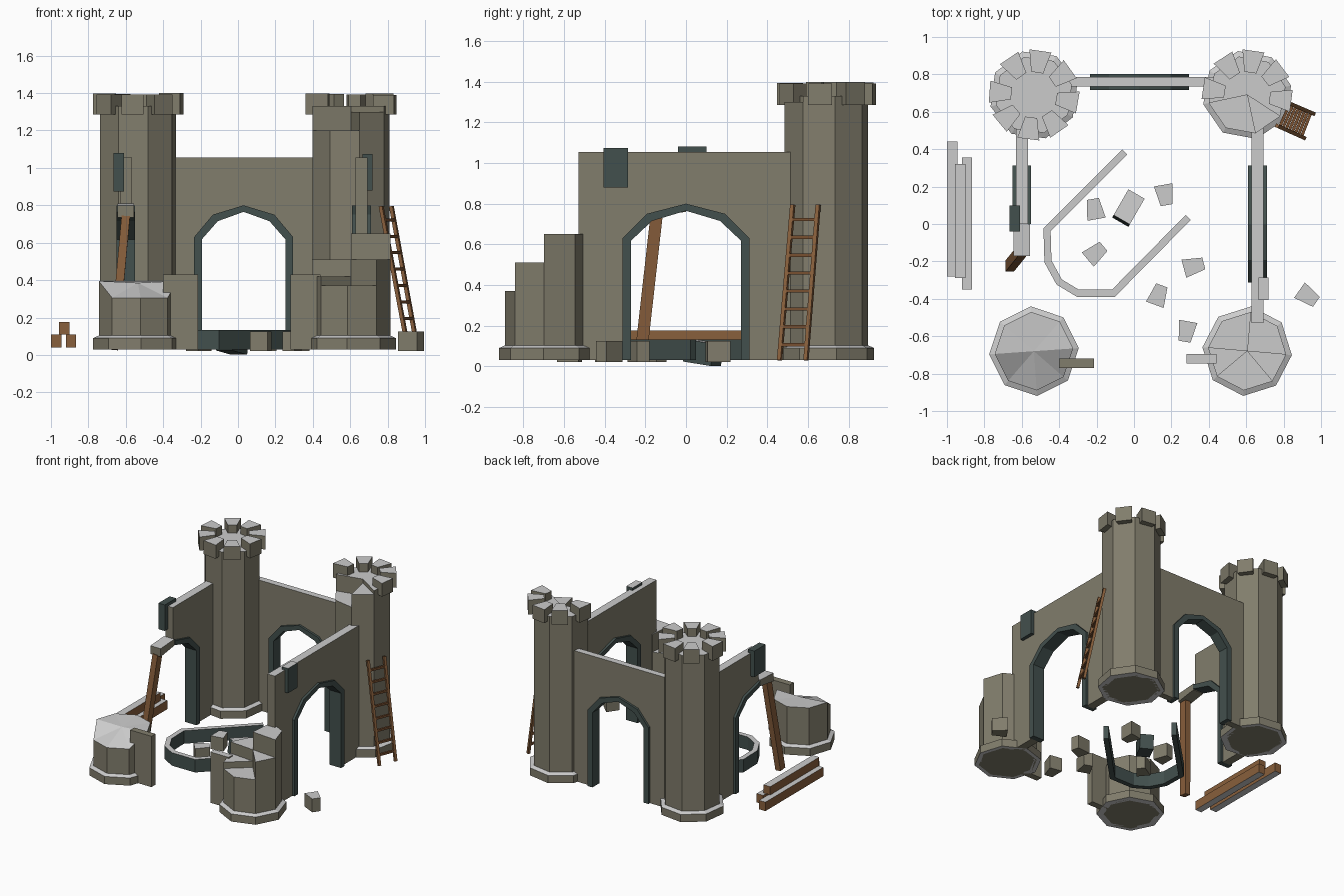
import bpy, bmesh, math, random
from mathutils import Vector, Matrix

random.seed(4)
if "Cube" in bpy.data.objects:
    bpy.data.objects.remove(bpy.data.objects["Cube"])


def material(name, rgb):
    m = bpy.data.materials.new(name)
    m.use_nodes = True
    m.diffuse_color = (*rgb, 1)
    m.node_tree.nodes["Principled BSDF"].inputs["Base Color"].default_value = (*rgb, 1)
    return m


STONE = material("olive stone", (0.22, 0.205, 0.15))
PALE = material("pale stone top", (0.6, 0.6, 0.6))
SLATE = material("dark slate", (0.055, 0.08, 0.075))
WOOD = material("brown wood", (0.25, 0.115, 0.045))
DARK_WOOD = material("dark wood", (0.19, 0.08, 0.03))


def finish(name, bm, side, top, under=None, matrix=None):
    """Colour faces by direction and make the object."""
    bmesh.ops.recalc_face_normals(bm, faces=bm.faces[:])
    mats = [side, top, under or side]
    for f in bm.faces:
        f.normal_update()
        f.material_index = 1 if f.normal.z > 0.7 else 2 if f.normal.z < -0.7 else 0
    me = bpy.data.meshes.new(name)
    bm.to_mesh(me)
    bm.free()
    for m in mats:
        me.materials.append(m)
    ob = bpy.data.objects.new(name, me)
    bpy.context.collection.objects.link(ob)
    if matrix:
        ob.matrix_world = matrix
    return ob


def extrude(name, pts, lo, hi, axis, side, top, under=None, matrix=None):
    """Prism of a 2D outline along x, y or z."""
    place = {"x": lambda a, b, c: (c, a, b),
             "y": lambda a, b, c: (a, c, b),
             "z": lambda a, b, c: (a, b, c)}[axis]
    bm = bmesh.new()
    face = bm.faces.new([bm.verts.new(place(a, b, lo)) for a, b in pts])
    new = bmesh.ops.extrude_face_region(bm, geom=[face])["geom"]
    shift = Vector(place(0, 0, hi - lo))
    bmesh.ops.translate(bm, vec=shift, verts=[v for v in new if isinstance(v, bmesh.types.BMVert)])
    return finish(name, bm, side, top, under, matrix)


def box(name, x0, x1, y0, y1, z0, z1, side, top, under=None):
    return extrude(name, [(x0, y0), (x1, y0), (x1, y1), (x0, y1)], z0, z1, "z", side, top, under)


def bar(name, a, b, w, d, mat, across=(0, 0, 1)):
    """Square bar between two points."""
    a, b = Vector(a), Vector(b)
    z = (b - a).normalized()
    x = Vector(across).cross(z).normalized()
    rot = Matrix((x, z.cross(x), z)).transposed().to_4x4()
    bm = bmesh.new()
    bmesh.ops.create_cube(bm, size=1)
    bmesh.ops.scale(bm, vec=(w, d, (b - a).length), verts=bm.verts)
    bmesh.ops.transform(bm, matrix=Matrix.Translation((a + b) / 2) @ rot, verts=bm.verts)
    return finish(name, bm, mat, mat)


def polar(c, r, deg):
    t = math.radians(deg)
    return c[0] + r * math.cos(t), c[1] + r * math.sin(t)


# Towers: octagon bodies cut into sectors, so that ruins can step down
GROUND, R = 0.03, 0.21


def tower_base(name, c, rot):
    bm = bmesh.new()
    rings = [[bm.verts.new((*polar(c, r, rot + 45 * k), z)) for k in range(8)]
             for r, z in ((R - 0.02, GROUND), (0.24, GROUND), (0.24, 0.09), (R - 0.01, 0.108))]
    for lower, upper in zip(rings, rings[1:] + rings[:1]):
        for k in range(8):
            j = (k + 1) % 8
            bm.faces.new((lower[k], lower[j], upper[j], upper[k]))
    finish(name, bm, STONE, PALE, PALE)


def tower(name, c, rot, heights, teeth=()):
    tower_base(name + "_base", c, rot)
    if len(set(heights)) == 1:
        extrude(name + "_body", [polar(c, R, rot + 45 * k) for k in range(8)],
                GROUND, heights[0], "z", STONE, PALE)
    else:
        for k, h in enumerate(heights):
            extrude(f"{name}_sector_{k}", [c, polar(c, R, rot + 45 * k), polar(c, R, rot + 45 * k + 45)],
                    GROUND, h, "z", STONE, PALE)
    for k in teeth:
        a = rot + 22.5 + 45 * k + random.uniform(-4, 4)
        outline = [polar(c, 0.125, a - 15), polar(c, 0.245, a - 14),
                   polar(c, 0.245, a + 14), polar(c, 0.125, a + 15)]
        extrude(f"{name}_battlement_{k}", outline, 1.285, 1.39 + random.uniform(0, 0.01),
                "z", STONE, PALE)


BL, BR, FL, FR = (-0.535, 0.69), (0.605, 0.69), (-0.535, -0.68), (0.605, -0.68)
tower("back_left_tower", BL, 15, [1.33] * 8, range(8))
tower("back_right_tower", BR, 12, [1.33] * 4 + [1.2, 1.2, 1.3, 1.33], (0, 1, 2, 3, 7))
tower("front_right_tower", FR, -5, [0.65, 0.65, 0.51, 0.51, 0.42, 0.37, 0.37, 0.51])

# Front left tower stub with a slanted, broken top
tower_base("front_left_tower_base", FL, 4)
bm = bmesh.new()
low = [bm.verts.new((*polar(FL, R, 4 + 45 * k), GROUND)) for k in range(8)]
high = []
for v in low:
    front = v.co.y < FL[1] - 0.1
    high.append(bm.verts.new((v.co.x, v.co.y, 0.305 if front else 0.395)))
tip = bm.verts.new((*FL, 0.385))
bm.faces.new(low)
for k in range(8):
    j = (k + 1) % 8
    bm.faces.new((low[k], low[j], high[j], high[k]))
    bm.faces.new((high[k], high[j], tip))
finish("front_left_tower_body", bm, STONE, PALE, STONE)


# Walls with pointed arches
def arch(h, drop=0.0):
    """Arch outline from left foot to right foot."""
    half = [(-h, GROUND), (-h, 0.63 - drop / 3), (-0.62 * h, 0.75 - drop), (0, 0.8 - drop)]
    return half + [(-a, b) for a, b in half[-2::-1]]


def arched_wall(name, u0, u1, mid, half, lo, hi, axis):
    shift = lambda pts: [(a + mid, b) for a, b in pts]
    outer, inner = shift(arch(half)), shift(arch(half - 0.042, 0.035))
    opening = shift(arch(half - 0.01, 0.01))
    extrude(name, [(u0, GROUND)] + opening + [(u1, GROUND), (u1, 1.055), (u0, 1.055)],
            lo, hi, axis, STONE, PALE)
    extrude(name + "_arch", outer + inner[::-1], lo - 0.018, hi + 0.018, axis, SLATE, SLATE)


arched_wall("back_wall", -0.4, 0.46, 0.03, 0.265, 0.735, 0.785, "y")
arched_wall("right_wall", -0.53, 0.53, 0, 0.312, 0.628, 0.692, "x")

# Left wall is a half arch, broken past its apex
right_half = arch(0.302, 0.01)[3:]
extrude("left_wall", right_half + [(0.53, GROUND), (0.53, 1.055), (0.0, 1.055)],
        -0.632, -0.568, "x", STONE, PALE)
extrude("left_wall_arch", arch(0.312)[3:] + arch(0.27, 0.035)[3:][::-1],
        -0.65, -0.55, "x", SLATE, SLATE)
extrude("left_wall_broken_arch", [(0.0, 0.76), (0.0, 0.81), (-0.17, 0.8), (-0.17, 0.735)],
        -0.645, -0.555, "x", STONE, PALE)
box("left_front_wall_stub", -0.4, -0.215, -0.77, -0.72, GROUND, 0.43, STONE, STONE)
box("right_front_wall_stub", 0.28, 0.44, -0.745, -0.695, GROUND, 0.43, STONE, PALE)

# Slate blocks set on the walls
box("left_wall_block", -0.665, -0.61, -0.04, 0.1, 0.875, 1.08, SLATE, SLATE)
box("right_wall_block", 0.665, 0.72, -0.405, -0.285, 0.88, 1.075, SLATE, PALE)

# Fallen arch lying on the ground
path = [Vector(p) for p in ((-0.05, 0.385), (-0.465, -0.03), (-0.46, -0.2), (-0.4, -0.31),
                            (-0.3, -0.37), (-0.11, -0.37), (0.29, 0.035))]


def offset(pts, d):
    out = []
    for i, p in enumerate(pts):
        dirs = [(b - a).normalized() for a, b in zip(pts[max(i - 1, 0):], pts[max(i - 1, 0) + 1:i + 2])]
        t = sum(dirs, Vector((0, 0))).normalized()
        out.append(p + Vector((-t.y, t.x)) * d / max(t.dot(dirs[0]), 0.5))
    return out


ring = offset(path, 0.019) + offset(path, -0.019)[::-1]
extrude("fallen_arch", [tuple(p) for p in ring], GROUND, 0.132, "z", SLATE, PALE, SLATE)

# Scattered stones and a tilted slate block
spots = [(-0.21, 0.08, 100), (0.165, 0.155, -80), (-0.205, -0.155, 40), (0.32, -0.225, 15),
         (0.13, -0.38, 70), (0.28, -0.575, -100), (0.93, -0.385, -35)]
wedge = [(-0.055, -0.05), (0.055, -0.032), (0.055, 0.032), (-0.055, 0.05)]
for i, (x, y, a) in enumerate(spots):
    extrude(f"fallen_stone_{i}", wedge, 0.02, 0.125, "z", STONE, PALE, STONE,
            Matrix.Translation((x, y, 0)) @ Matrix.Rotation(math.radians(a), 4, "Z"))
tilt = Matrix.Translation((-0.03, 0.085, 0.067)) @ Matrix.Rotation(math.radians(60), 4, "Z") \
    @ Matrix.Rotation(math.radians(8), 4, "Y")
extrude("fallen_slate_block", [(-0.08, -0.05), (0.08, -0.05), (0.08, 0.05), (-0.08, 0.05)],
        -0.055, 0.055, "z", SLATE, PALE, SLATE, tilt)

# Stacked timber
box("timber_outer", -1.0, -0.945, -0.28, 0.44, 0.04, 0.11, WOOD, PALE, PALE)
box("timber_inner", -0.92, -0.865, -0.35, 0.355, 0.04, 0.11, WOOD, PALE, PALE)
box("timber_top", -0.958, -0.9, -0.29, 0.32, 0.11, 0.175, WOOD, PALE, PALE)

# Leaning prop under the broken arch
bar("leaning_prop", (-0.665, -0.225, 0.03), (-0.6, -0.145, 0.74), 0.06, 0.045, WOOD, (1, 0, 0))

# Ladder against the back right tower
near = Vector((0.91, 0.46, 0.03)), Vector((0.765, 0.525, 0.795))
far = Vector((0.96, 0.59, 0.03)), Vector((0.82, 0.65, 0.795))
bar("ladder_near_rail", *near, 0.02, 0.02, WOOD)
bar("ladder_far_rail", *far, 0.02, 0.02, WOOD)
for i in range(8):
    t = 0.1 + i * 0.115
    bar(f"ladder_rung_{i}", near[0].lerp(near[1], t), far[0].lerp(far[1], t), 0.016, 0.016, DARK_WOOD)
